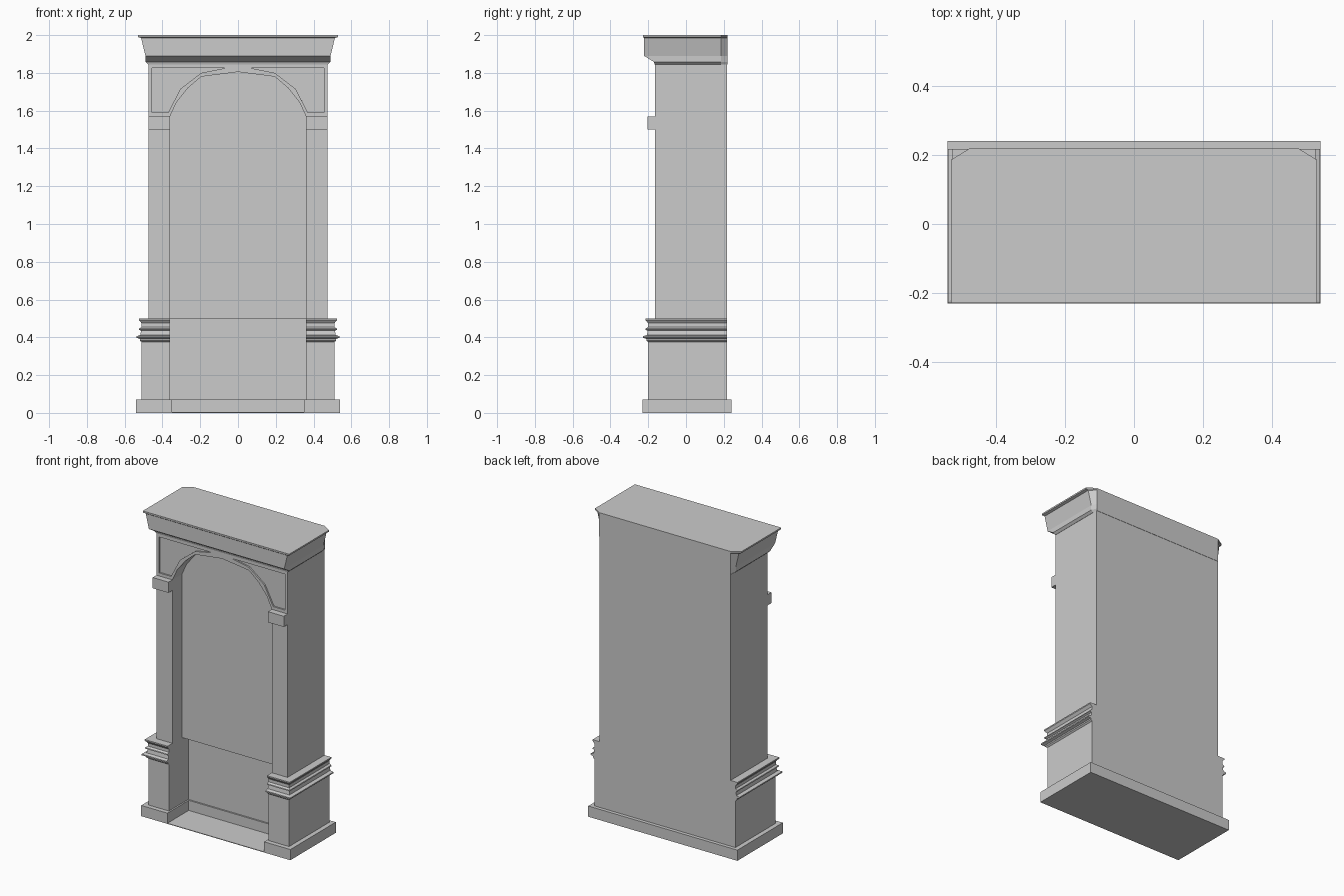
import bpy, bmesh

if "Cube" in bpy.data.objects:
    bpy.data.objects.remove(bpy.data.objects["Cube"])

BACK = 0.217      # rear plane of the body
FRONT = -0.165    # front plane of the body


def make(name, bm, mirror=False):
    bmesh.ops.recalc_face_normals(bm, faces=bm.faces[:])
    me = bpy.data.meshes.new(name)
    bm.to_mesh(me)
    bm.free()
    ob = bpy.data.objects.new(name, me)
    bpy.context.collection.objects.link(ob)
    if mirror:
        ob.modifiers.new("Mirror", 'MIRROR')
    return ob


def loft(name, rings, mirror=False):
    """Skin a stack of rings (lists of xyz) and cap both ends."""
    bm = bmesh.new()
    loops = [[bm.verts.new(p) for p in ring] for ring in rings]
    n = len(loops[0])
    for a, b in zip(loops, loops[1:]):
        for i in range(n):
            j = (i + 1) % n
            bm.faces.new((a[i], a[j], b[j], b[i]))
    bm.faces.new(loops[0])
    bm.faces.new(loops[-1])
    return make(name, bm, mirror)


def box(name, x0, x1, y0, y1, z0, z1, mirror=False):
    plan = [(x0, y0), (x1, y0), (x1, y1), (x0, y1)]
    return loft(name, [[(x, y, z) for x, y in plan] for z in (z0, z1)], mirror)


def prism(name, outline, y0, y1, mirror=False):
    return loft(name, [[(x, y, z) for x, z in outline] for y in (y0, y1)], mirror)


# Floor, plinth and inner skirting
box("floor", -0.35, 0.35, -0.23, 0.0, 0.0, 0.004)
box("plinth_block", 0.35, 0.54, -0.23, 0.24, 0.0, 0.07, True)
box("rear_skirting", -0.35, 0.35, -0.01, 0.24, 0.0, 0.07)

# Pedestals with stacked mouldings: (projection from body, height)
profile = [(0.035, 0.07), (0.035, 0.375), (0.045, 0.383), (0.045, 0.392),
           (0.063, 0.398), (0.063, 0.406), (0.042, 0.412), (0.038, 0.435),
           (0.050, 0.441), (0.048, 0.447), (0.036, 0.455), (0.036, 0.475),
           (0.046, 0.488), (0.050, 0.492), (0.050, 0.50)]
rings = []
for o, z in profile:
    x, y = 0.475 + o, FRONT - o
    rings.append([(0.36, y, z), (x, y, z), (x, BACK, z), (0.36, BACK, z)])
loft("pedestal", rings, True)

# Side pillars and their capital blocks
box("pillar", 0.36, 0.475, FRONT, BACK, 0.50, 1.57, True)
box("capital", 0.36, 0.475, -0.205, FRONT, 1.50, 1.57, True)

# Niche back: the upper panel stands proud of the lower one
box("lower_back_panel", -0.36, 0.36, 0.0, BACK, 0.07, 0.50)
box("upper_back_panel", -0.36, 0.36, -0.066, BACK, 0.50, 1.82)

# Arched head
arch = [(0.36, 1.57), (0.325, 1.645), (0.265, 1.72), (0.195, 1.78), (0.0, 1.805)]
left = [(-x, z) for x, z in reversed(arch[:-1])]
outline = arch + left + [(-0.475, 1.57), (-0.475, 1.85), (0.475, 1.85), (0.475, 1.57)]
head = prism("arched_head", outline, FRONT, BACK)

# Sunken spandrel panels
panel = [(0.455, 1.825), (0.07, 1.825), (0.195, 1.80), (0.305, 1.715),
         (0.37, 1.59), (0.455, 1.59)]
for side in (1, -1):
    cutter = prism("panel_cutter", [(side * x, z) for x, z in panel],
                   FRONT - 0.05, FRONT + 0.01)
    cutter.hide_render = True
    mod = head.modifiers.new("Sunken", 'BOOLEAN')
    mod.operation = 'DIFFERENCE'
    mod.solver = 'EXACT'
    mod.object = cutter
    deps = bpy.context.evaluated_depsgraph_get()
    cut = bpy.data.meshes.new_from_object(head.evaluated_get(deps))
    head.modifiers.clear()
    head.data = cut
    bpy.data.objects.remove(cutter)

# Cornice with clipped rear corners: (half width, front, height)
rings = []
for h, f, z in [(0.476, -0.166, 1.845), (0.49, -0.17, 1.858), (0.49, -0.222, 1.89),
                (0.513, -0.222, 1.985), (0.53, -0.228, 1.99), (0.53, -0.228, 2.0)]:
    right = [(h, f, z), (h, 0.185, z), (0.475, 0.219, z)]
    rings.append(right + [(-x, y, w) for x, y, w in reversed(right)])
loft("cornice", rings)
